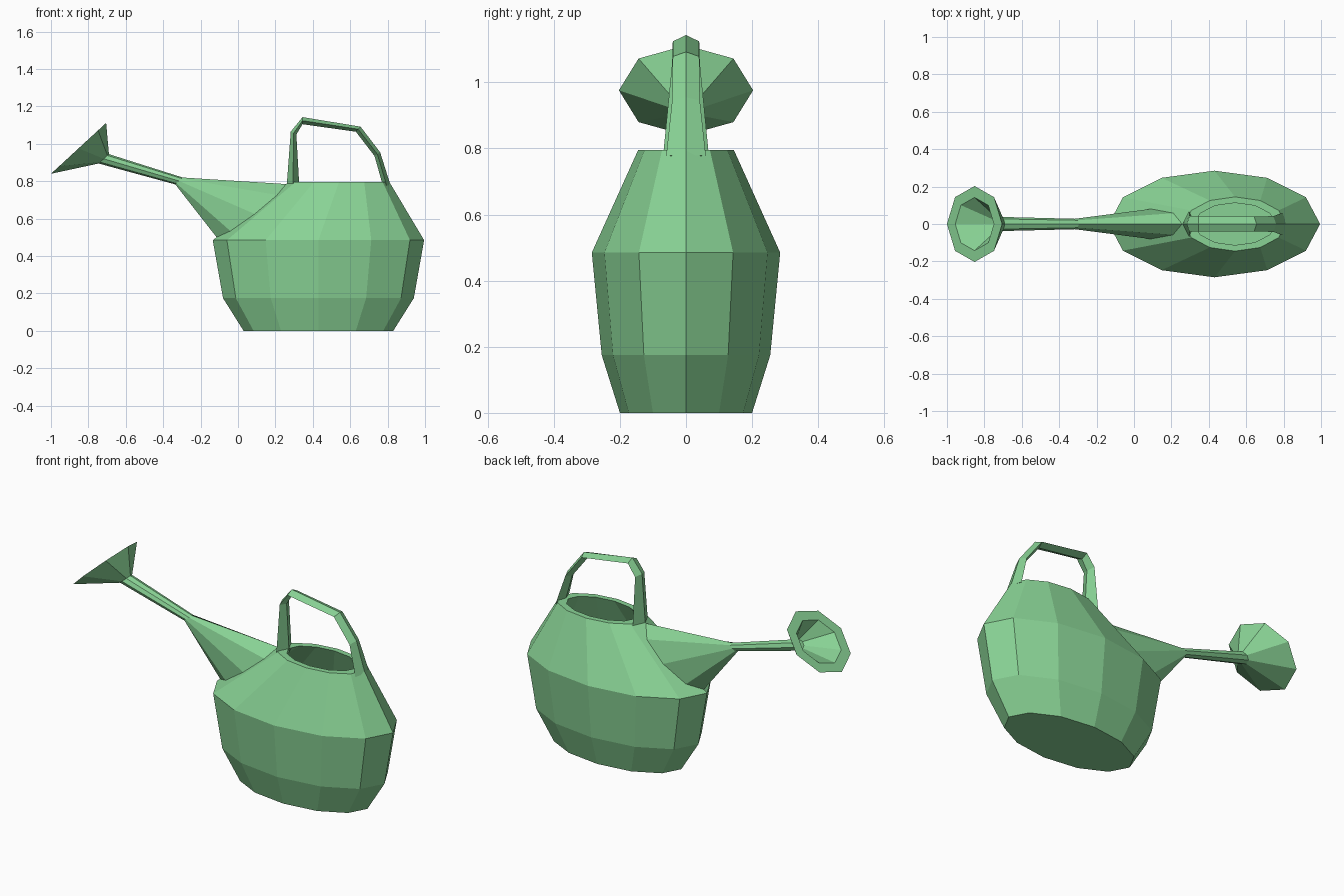
import bpy, bmesh
from math import sin, cos, tau
from mathutils import Vector

if "Cube" in bpy.data.objects:
    bpy.data.objects.remove(bpy.data.objects["Cube"])

green = bpy.data.materials.new("green")
green.diffuse_color = (0.25, 0.65, 0.3, 1)
green.use_nodes = True
green.node_tree.nodes["Principled BSDF"].inputs["Base Color"].default_value = green.diffuse_color


def loft(name, rings):
    """Skin a list of equal-sized rings and cap both ends."""
    bm = bmesh.new()
    loops = [[bm.verts.new(p) for p in ring] for ring in rings]
    n = len(loops[0])
    for a, b in zip(loops, loops[1:]):
        for i in range(n):
            j = (i + 1) % n
            bm.faces.new((a[i], a[j], b[j], b[i]))
    bm.faces.new(loops[0])
    bm.faces.new(loops[-1])
    bmesh.ops.recalc_face_normals(bm, faces=bm.faces)
    mesh = bpy.data.meshes.new(name)
    bm.to_mesh(mesh)
    bm.free()
    mesh.materials.append(green)
    obj = bpy.data.objects.new(name, mesh)
    bpy.context.collection.objects.link(obj)
    return obj


def oval(cx, z, rx, ry):
    return [(cx + rx * cos(tau * i / 12), ry * sin(tau * i / 12), z) for i in range(12)]


def tilted(low, high, half_y, push=0.0, scale=1.0):
    """Octagon spanning two points of the xz plane; push bends its sides inward."""
    lo, hi = Vector((low[0], 0, low[1])), Vector((high[0], 0, high[1]))
    mid, axis = (lo + hi) / 2, (hi - lo) / 2
    ring = []
    for i in range(8):
        c, s = cos(tau * i / 8) * scale, sin(tau * i / 8) * scale
        p = mid + axis * c
        ring.append((p.x + push * abs(s), s * half_y, p.z - 0.6 * push * abs(s)))
    return ring


# Hollow body: outer rings upward, over the rim, then down the inside
loft("body", [oval(*r) for r in (
    (0.43, 0, 0.40, 0.20), (0.43, 0.175, 0.51, 0.255),
    (0.43, 0.485, 0.565, 0.285), (0.54, 0.795, 0.27, 0.145),
    (0.54, 0.795, 0.215, 0.113), (0.43, 0.485, 0.52, 0.25),
    (0.43, 0.185, 0.47, 0.22), (0.43, 0.035, 0.37, 0.17))])

# Spout flaring into an open rose with a flat rim
base = ((-0.11, 0.495), (0.258, 0.785))
neck = ((-0.745, 0.895), (-0.69, 0.945))
rose = ((-1.0, 0.84), (-0.705, 1.112))
loft("spout_and_rose", [
    tilted(*base, 0.085, push=0.05),
    tilted((-0.335, 0.783), (-0.295, 0.82), 0.028),
    tilted(*neck, 0.038),
    tilted(*rose, 0.203),
    tilted(*rose, 0.203, scale=0.7),
    tilted((-0.75, 0.91), (-0.705, 0.952), 0.028)])

# Diamond-section handle: outer ridge, inner ridge, half width at each bend
stations = (
    ((0.26, 0.77), (0.328, 0.77), 0.070),
    ((0.282, 1.065), (0.312, 1.05), 0.042),
    ((0.345, 1.143), (0.345, 1.105), 0.040),
    ((0.655, 1.092), (0.63, 1.065), 0.040),
    ((0.76, 0.955), (0.73, 0.935), 0.042),
    ((0.815, 0.78), (0.775, 0.775), 0.060))
loft("handle", [
    [(o[0], 0, o[1]), ((o[0] + i[0]) / 2, w, (o[1] + i[1]) / 2),
     (i[0], 0, i[1]), ((o[0] + i[0]) / 2, -w, (o[1] + i[1]) / 2)]
    for o, i, w in stations])
